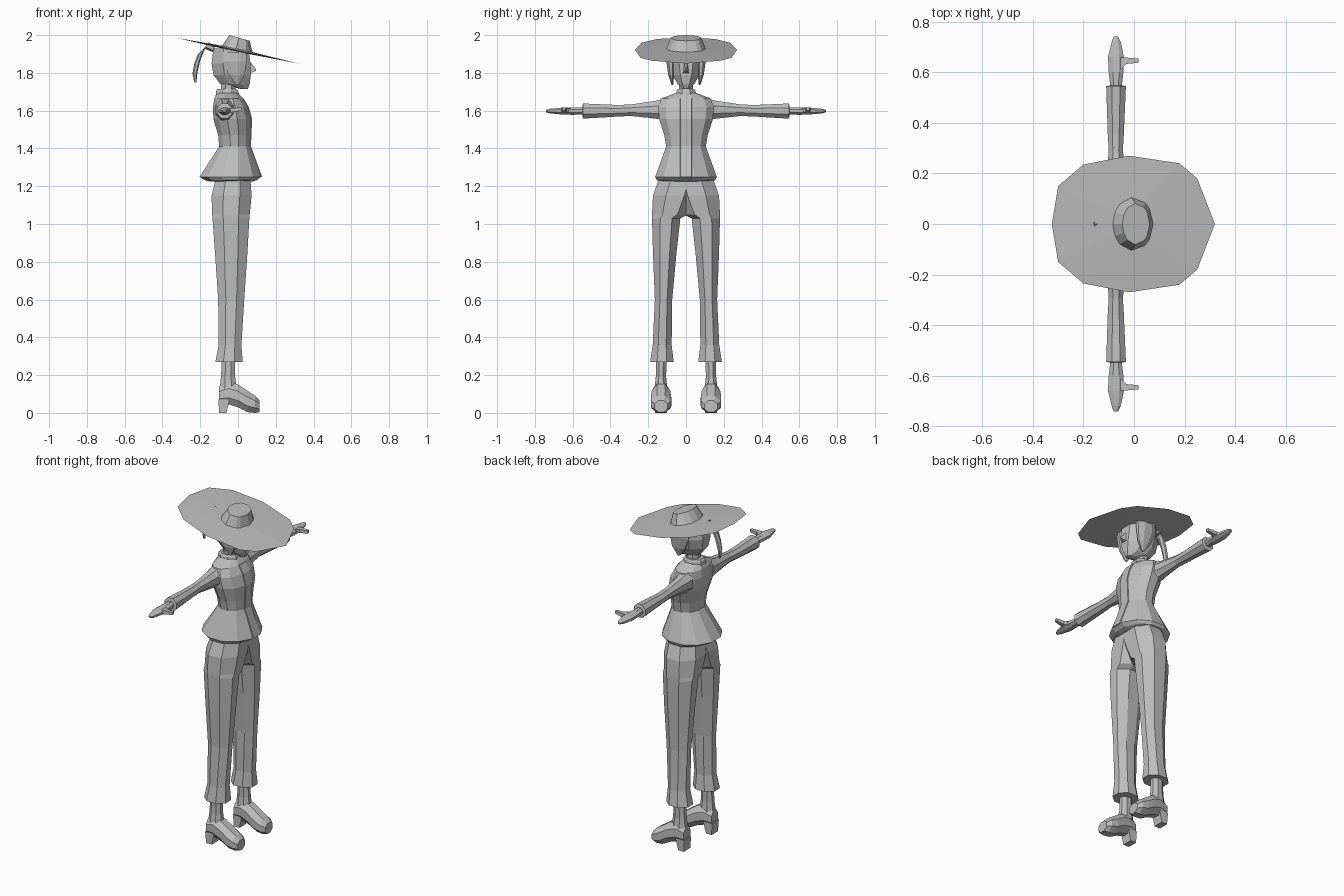
import bpy, bmesh, math

clay = bpy.data.materials.new("plain_grey")
clay.diffuse_color = (0.52, 0.52, 0.52, 1)


def ring(axis, t, a0, a1, b0, b1, n=8):
    """Flat-sided n-gon filling a box, perpendicular to the axis at t."""
    pts = []
    for k in range(n):
        a = (k + 0.5) * 2 * math.pi / n
        s = 1 / math.cos(math.pi / n)
        u = (a0 + a1) / 2 + (a1 - a0) / 2 * s * math.cos(a)
        v = (b0 + b1) / 2 + (b1 - b0) / 2 * s * math.sin(a)
        pts.append({'x': (t, u, v), 'y': (u, t, v), 'z': (u, v, t)}[axis])
    return pts


def loft(name, rings, mirror=False):
    """Skin a list of equal rings, cap both ends, optionally mirror in y."""
    bm = bmesh.new()
    rows = [[bm.verts.new(p) for p in r] for r in rings]
    n = len(rows[0])
    for r, q in zip(rows, rows[1:]):
        for i in range(n):
            j = (i + 1) % n
            bm.faces.new((r[i], r[j], q[j], q[i]))
    bm.faces.new(rows[0])
    bm.faces.new(rows[-1])
    bmesh.ops.recalc_face_normals(bm, faces=bm.faces)
    me = bpy.data.meshes.new(name)
    bm.to_mesh(me)
    bm.free()
    me.materials.append(clay)
    ob = bpy.data.objects.new(name, me)
    bpy.context.collection.objects.link(ob)
    if mirror:
        m = ob.modifiers.new("mirror", 'MIRROR')
        m.use_axis = (False, True, False)
        m.use_mirror_merge = False
    return ob


def stack(name, rows, n=8):
    """Body part symmetric in y: rows of (z, x_back, x_front, half width)."""
    return loft(name, [ring('z', z, a, b, -w, w, n) for z, a, b, w in rows])


def limb(name, axis, rows, n=8):
    """Mirrored part lofted along an axis."""
    return loft(name, [ring(axis, *r, n) for r in rows], True)


# jacket with flared hem
jacket = [(1.225, -0.15, 0.075, 0.14), (1.232, -0.175, 0.10, 0.155),
          (1.25, -0.203, 0.123, 0.163), (1.41, -0.10, 0.064, 0.105),
          (1.47, -0.105, 0.066, 0.115), (1.555, -0.13, 0.07, 0.142),
          (1.62, -0.133, 0.052, 0.147), (1.665, -0.125, 0.025, 0.13),
          (1.695, -0.112, 0.0, 0.05)]
stack("jacket", jacket, 12)

# front closing strip follows the jacket front
loft("jacket_placket", [[(x - 0.01, -0.032, z), (x + 0.005, -0.03, z),
                         (x + 0.005, 0.03, z), (x - 0.01, 0.032, z)]
                        for z, _, x, _ in jacket[2:8]])

# collar and neck
stack("collar", [(1.68, -0.118, 0.006, 0.055), (1.705, -0.116, 0.0, 0.05),
                 (1.715, -0.108, -0.008, 0.044)])
stack("neck", [(1.68, -0.09, -0.015, 0.036), (1.78, -0.09, -0.01, 0.036)])

# head
stack("head", [(1.715, 0.015, 0.052, 0.018), (1.742, -0.095, 0.062, 0.045),
               (1.79, -0.13, 0.068, 0.072), (1.85, -0.14, 0.066, 0.088),
               (1.93, -0.13, 0.055, 0.088)])
loft("nose", [[(0.055, -0.02, 1.795), (0.055, 0.02, 1.795),
               (0.055, 0.009, 1.87), (0.055, -0.009, 1.87)],
              [(0.097, -0.004, 1.812), (0.097, 0.004, 1.812),
               (0.095, 0.003, 1.82), (0.095, -0.003, 1.82)]])

# hair: side locks and ponytail
limb("side_lock", 'z', [(1.735, -0.01, 0.005, 0.068, 0.076),
                        (1.79, -0.05, 0.035, 0.062, 0.094),
                        (1.86, -0.08, 0.045, 0.06, 0.104),
                        (1.91, -0.08, 0.045, 0.06, 0.1)])
tail = [(-0.125, 1.925, 0.0, 0.018), (-0.165, 1.945, 0.5, 0.02),
        (-0.195, 1.91, 1.0, 0.02), (-0.215, 1.86, 1.25, 0.016),
        (-0.228, 1.80, 1.45, 0.013), (-0.226, 1.75, 1.65, 0.006)]
loft("ponytail", [[(x + w * math.sin(t) * math.cos(k * math.pi / 3),
                    w * math.sin(k * math.pi / 3) * 1.1,
                    z + w * math.cos(t) * math.cos(k * math.pi / 3))
                   for k in range(6)] for x, z, t, w in tail])

# wide tilted hat: underside, rim, crown base, crown top
half = [(0.25, 0.18), (0.18, 0.24), (-0.02, 0.27), (-0.20, 0.235), (-0.30, 0.15)]
rim = [(0.32, 0)] + half + [(-0.325, 0)] + [(x, -y) for x, y in reversed(half)]


def hat_ring(cx, rx, ry, z0, slope):
    out = []
    for x, y in rim:
        a = math.atan2(y, x)
        px = cx + rx * math.cos(a)
        out.append((px, ry * math.sin(a), z0 + slope * px))
    return out


loft("sun_hat", [hat_ring(-0.02, 0.08, 0.09, 1.912, -0.21),
                 [(x, y, 1.917 - 0.21 * x) for x, y in rim],
                 hat_ring(-0.004, 0.08, 0.105, 1.926, -0.21),
                 hat_ring(0.008, 0.054, 0.082, 1.987, -0.28)])

# sleeves, hands and thumbs
limb("sleeve", 'y', [(0.10, -0.118, -0.01, 1.545, 1.668),
                     (0.16, -0.11, -0.028, 1.558, 1.652),
                     (0.29, -0.10, -0.044, 1.572, 1.633),
                     (0.36, -0.104, -0.04, 1.569, 1.63),
                     (0.545, -0.11, -0.032, 1.558, 1.638),
                     (0.548, -0.095, -0.046, 1.574, 1.622)])
limb("hand", 'y', [(0.53, -0.092, -0.05, 1.58, 1.617),
                   (0.60, -0.10, -0.042, 1.578, 1.617),
                   (0.66, -0.103, -0.04, 1.58, 1.616),
                   (0.72, -0.088, -0.052, 1.586, 1.61),
                   (0.742, -0.08, -0.064, 1.592, 1.604)])
limb("thumb", 'x', [(-0.06, 0.605, 0.66, 1.588, 1.612),
                    (-0.03, 0.633, 0.658, 1.592, 1.615),
                    (0.018, 0.638, 0.654, 1.6, 1.616)], 4)

# trouser legs, overlapping at the hips
limb("trouser_leg", 'z', [(0.27, -0.12, 0.025, 0.065, 0.19),
                          (0.36, -0.102, 0.018, 0.076, 0.176),
                          (0.60, -0.105, 0.033, 0.073, 0.165),
                          (0.85, -0.122, 0.05, 0.05, 0.175),
                          (1.03, -0.135, 0.06, 0.03, 0.18),
                          (1.05, -0.137, 0.062, -0.01, 0.18),
                          (1.15, -0.14, 0.072, -0.06, 0.175),
                          (1.25, -0.115, 0.065, -0.08, 0.14)])

# ankles, shoes and heels
limb("ankle", 'z', [(0.12, -0.098, -0.005, 0.098, 0.168),
                    (0.19, -0.09, -0.015, 0.105, 0.16),
                    (0.30, -0.085, -0.017, 0.103, 0.16)])
limb("shoe", 'x', [(-0.10, 0.10, 0.165, 0.048, 0.14),
                   (-0.05, 0.09, 0.175, 0.045, 0.165),
                   (0.0, 0.083, 0.182, 0.03, 0.15),
                   (0.05, 0.078, 0.186, 0.004, 0.117),
                   (0.09, 0.08, 0.184, 0.0, 0.09),
                   (0.115, 0.097, 0.167, 0.004, 0.066)])
limb("shoe_heel", 'z', [(0.0, -0.10, -0.062, 0.102, 0.163),
                        (0.07, -0.104, -0.045, 0.1, 0.166)], 4)
